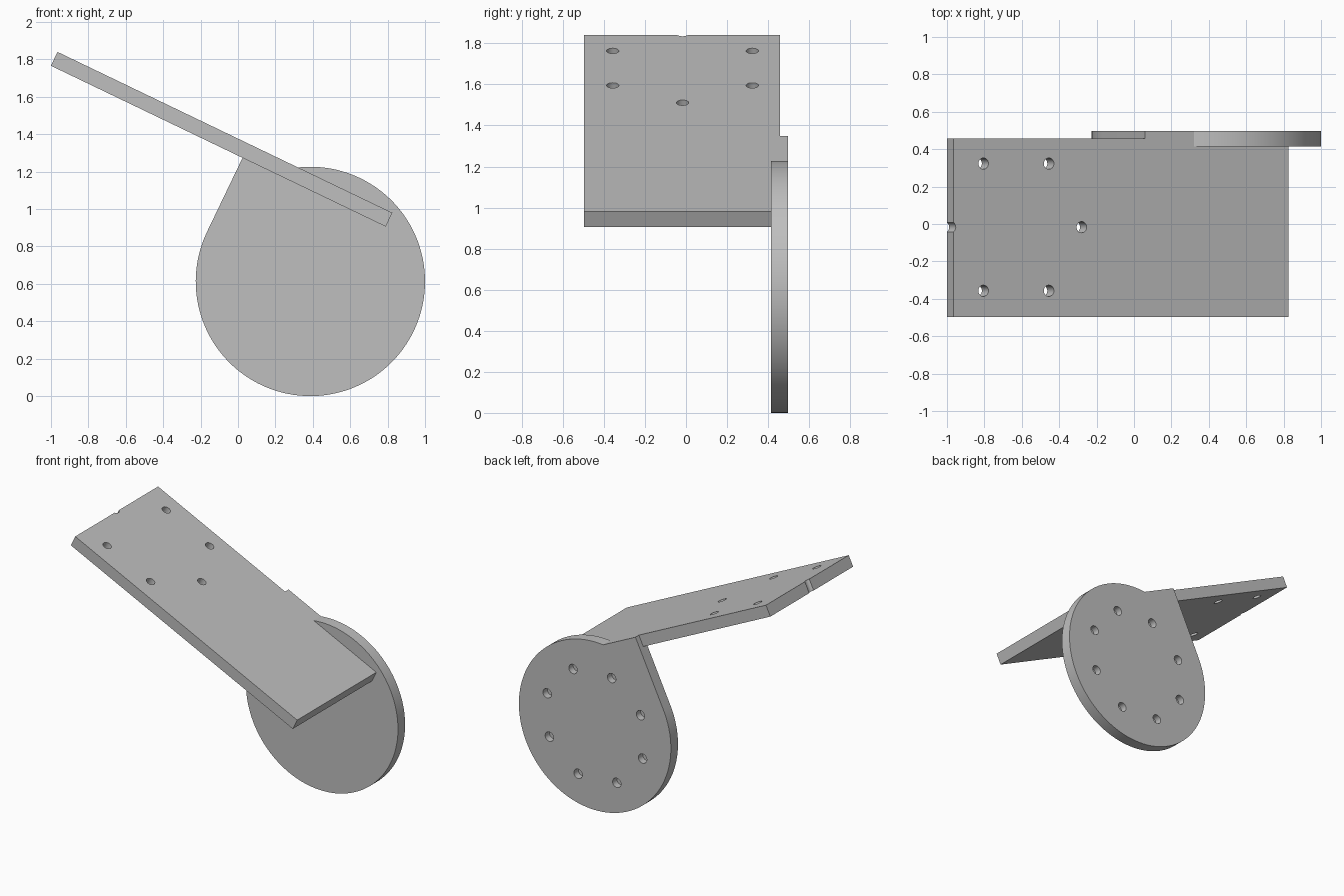
import bpy, bmesh, math
from mathutils import Matrix, Vector

default = bpy.data.objects.get("Cube")
if default:
    bpy.data.objects.remove(default, do_unlink=True)

grey = bpy.data.materials.new("plain grey")
grey.use_nodes = True
grey.diffuse_color = (0.52, 0.52, 0.52, 1)
grey.node_tree.nodes["Principled BSDF"].inputs["Base Color"].default_value = (0.52, 0.52, 0.52, 1)

TILT = math.radians(25.66)
ALONG = Vector((math.cos(TILT), 0, -math.sin(TILT)))   # down the plate slope
UP = Vector((math.sin(TILT), 0, math.cos(TILT)))       # plate normal
CORNER = Vector((-0.965, 0, 1.84))                     # upper edge of the plate top
LENGTH, THICK = 1.986, 0.082
FRONT, PLATE_BACK, DISC_FRONT, BACK = -0.497, 0.457, 0.415, 0.497
CENTRE, RADIUS = Vector((0.387, 0, 0.613)), 0.613


def prism(name, outline, y0, y1):
    """Extrude an outline of x-z points from y0 to y1."""
    bm = bmesh.new()
    face = bm.faces.new([bm.verts.new((p.x, y0, p.z)) for p in outline])
    new = bmesh.ops.extrude_face_region(bm, geom=[face])["geom"]
    bmesh.ops.translate(bm, vec=(0, y1 - y0, 0),
                        verts=[v for v in new if isinstance(v, bmesh.types.BMVert)])
    bmesh.ops.recalc_face_normals(bm, faces=bm.faces)
    return add_object(name, bm)


def drills(name, points, axis, radius, depth):
    """Cylinders centred on the points, used to cut holes."""
    bm = bmesh.new()
    turn = axis.to_track_quat("Z", "Y").to_matrix().to_4x4()
    for p in points:
        bmesh.ops.create_cone(bm, cap_ends=True, segments=32, radius1=radius, radius2=radius,
                              depth=depth, matrix=Matrix.Translation(p) @ turn)
    return add_object(name, bm)


def add_object(name, bm):
    mesh = bpy.data.meshes.new(name)
    bm.to_mesh(mesh)
    bm.free()
    mesh.materials.append(grey)
    ob = bpy.data.objects.new(name, mesh)
    bpy.context.collection.objects.link(ob)
    return ob


def select(ob):
    bpy.ops.object.select_all(action="DESELECT")
    ob.select_set(True)
    bpy.context.view_layer.objects.active = ob


def cut(ob, cutter):
    cutter.hide_render = True
    mod = ob.modifiers.new("cut", "BOOLEAN")
    mod.operation, mod.solver, mod.object = "DIFFERENCE", "EXACT", cutter
    select(ob)
    bpy.ops.object.modifier_apply(modifier=mod.name)
    bpy.data.objects.remove(cutter, do_unlink=True)


# Sloping plate
end = CORNER + ALONG * LENGTH
section = [CORNER, end, end - UP * THICK, CORNER - UP * THICK]
plate = prism("sloping_plate", section, FRONT, PLATE_BACK)

# Round flange with a straight shoulder rising to the plate top
tangent = CENTRE - ALONG * RADIUS
shoulder = tangent + UP * (CORNER - tangent).dot(UP)
height = (CORNER - CENTRE).dot(UP)
start = math.acos(height / RADIUS)       # where the rim meets the plate top
# the rim crosses the plate top twice; keep the crossing nearer the shoulder
first, last = -start, math.pi * 1.5
outline = [shoulder]
STEPS = 96
for i in range(STEPS + 1):
    a = first + (last - first) * i / STEPS
    outline.append(CENTRE + RADIUS * (UP * math.cos(a) + ALONG * math.sin(a)))
# flatten the sliver of rim that stands above the plate only where it is left of the crossing
flange = prism("round_flange", outline, DISC_FRONT, BACK)

# Slot in the flange that receives the plate
slot = prism("slot_cutter", section, DISC_FRONT - 0.1, PLATE_BACK)
cut(flange, slot)

# Ring of eight blind holes in the back of the flange
ring = []
for i in range(8):
    a = i * math.pi / 4
    p = CENTRE + 0.408 * (UP * math.cos(a) + ALONG * math.sin(a))
    ring.append(Vector((p.x, BACK, p.z)))
cut(flange, drills("flange_drill", ring, Vector((0, 1, 0)), 0.034, 0.1))

# Six holes through the plate, one of them nicking its upper edge
spots = [(-0.805, 0.34), (-0.805, -0.34), (-0.455, 0.34), (-0.455, -0.34),
         (-0.28, 0), (-0.98, 0)]
holes = []
for x, y in spots:
    p = CORNER + ALONG * ((x - CORNER.x) / ALONG.x) - UP * THICK / 2
    holes.append(Vector((p.x, y - 0.017, p.z)))
cut(plate, drills("plate_drill", holes, UP, 0.03, 0.2))

# Smooth rims and hole walls, sharp edges kept
for ob in (plate, flange):
    select(ob)
    bpy.ops.object.shade_smooth_by_angle(angle=math.radians(30))
